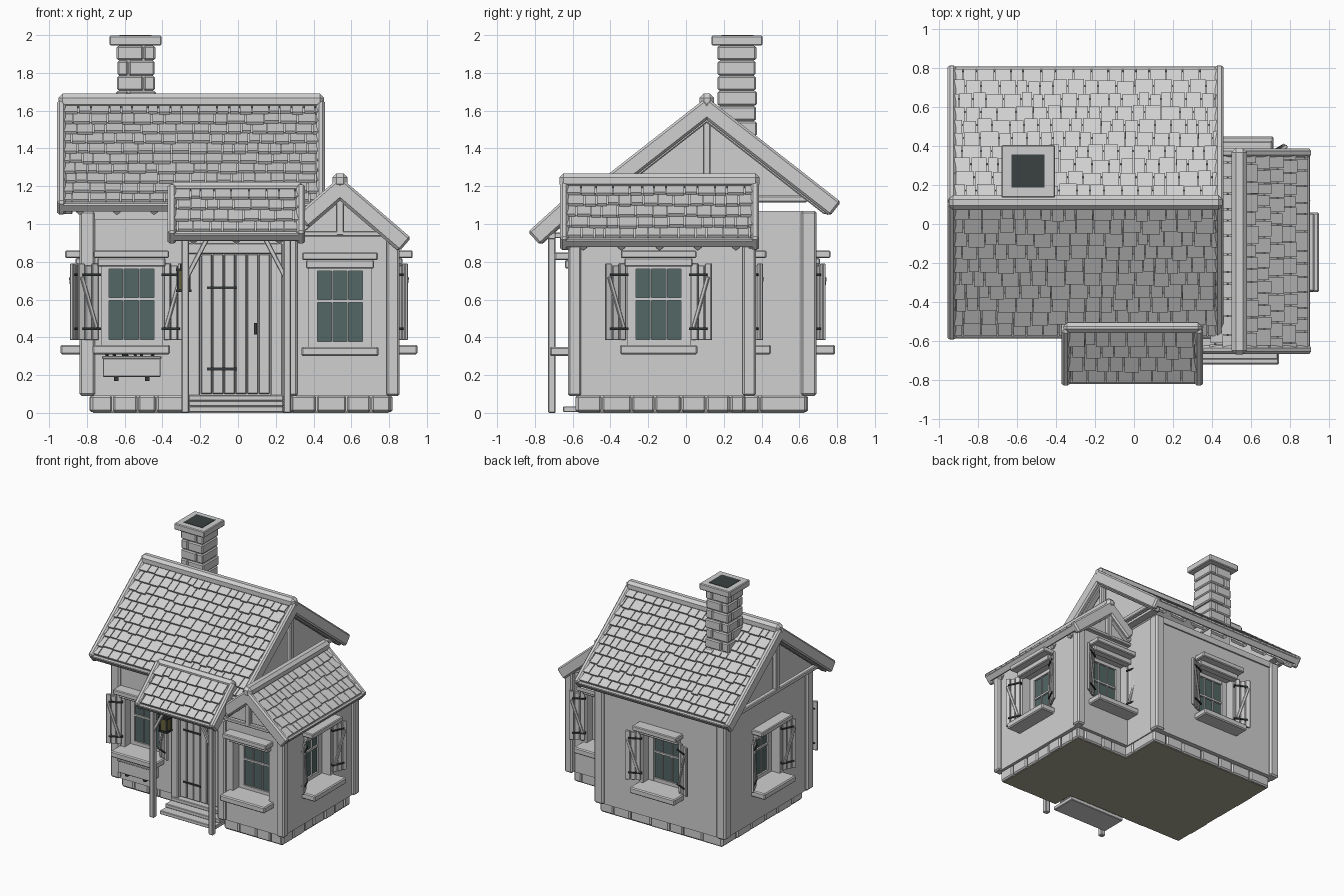
import bpy, bmesh, math, random
from mathutils import Matrix, Vector

random.seed(4)
default_cube = bpy.data.objects.get("Cube")
if default_cube:
    bpy.data.objects.remove(default_cube, do_unlink=True)


def material(name, red, green, blue):
    mat = bpy.data.materials.new(name)
    mat.use_nodes = True
    colour = (red, green, blue, 1)
    mat.diffuse_color = colour
    mat.node_tree.nodes["Principled BSDF"].inputs["Base Color"].default_value = colour
    return mat


PALE = material("pale_grey", .63, .63, .63)
GLASS = material("teal_glass", .085, .135, .128)
IRON = material("black_iron", .035, .04, .04)
SOOT = material("dark_soot", .042, .054, .052)
EARTH = material("olive_earth", .4, .385, .28)
LAMP = material("amber_glass", .14, .125, .05)
LEAF = material("dark_leaf", .07, .13, .1)
IDENTITY = Matrix.Identity(4)


def finish(name, mat, bm, bevel=0):
    bmesh.ops.recalc_face_normals(bm, faces=bm.faces)
    mesh = bpy.data.meshes.new(name)
    bm.to_mesh(mesh)
    bm.free()
    mesh.materials.append(mat)
    obj = bpy.data.objects.new(name, mesh)
    bpy.context.collection.objects.link(obj)
    if bevel:
        modifier = obj.modifiers.new("soft_edges", "BEVEL")
        modifier.width = bevel
        modifier.segments = 1


def box(x0, x1, y0, y1, z0, z1):
    centre = Vector((x0 + x1, y0 + y1, z0 + z1)) / 2
    return Matrix.Translation(centre) @ Matrix.Diagonal((x1 - x0, y1 - y0, z1 - z0, 1))


def beam(start, end, width, height):
    start, end = Vector(start), Vector(end)
    run = end - start
    turn = run.to_track_quat("X", "Z").to_matrix().to_4x4()
    return Matrix.Translation((start + end) / 2) @ turn @ Matrix.Diagonal((run.length, width, height, 1))


def part(name, mat, boxes, bevel=0, frame=IDENTITY):
    bm = bmesh.new()
    for item in boxes:
        bmesh.ops.create_cube(bm, size=1, matrix=frame @ item)
    finish(name, mat, bm, bevel)


def prism(name, mat, points, push):
    bm = bmesh.new()
    face = bm.faces.new([bm.verts.new(p) for p in points])
    grown = bmesh.ops.extrude_face_region(bm, geom=[face])["geom"]
    bmesh.ops.translate(bm, vec=push, verts=[g for g in grown if isinstance(g, bmesh.types.BMVert)])
    finish(name, mat, bm)


def roof(name, origin, along, down, rows, columns):
    """One slope: slab, overlapping shingles, edge beams, eave board and rafter tails."""
    along, down = Vector(along), Vector(down)
    length, depth = along.length, down.length
    u, d = along.normalized(), down.normalized()
    n = u.cross(d)
    n = -n if n.z < 0 else n
    frame = Matrix.Translation(origin) @ Matrix((u, d, n)).transposed().to_4x4()
    part(name + "_slab", PALE, [box(0, length, 0, depth, -.03, 0)], 0, frame)
    shingles = []
    pitch, width = depth / rows, length / columns
    for row in range(rows):
        x = -width / 2 if row % 2 else 0
        while x < length - .01:
            step = width * random.uniform(.7, 1.3)
            left, right = max(x, 0), min(x + step, length)
            if right - left > .012:
                tilt = Matrix.Translation((0, row * pitch, .005)) @ Matrix.Rotation(.18, 4, "X")
                end = min(pitch * 1.12 + random.uniform(-.008, .008), depth - row * pitch)
                shingles.append(tilt @ box(left + .003, right - .003, -.01, end, -.008, .009))
            x += step
    part(name + "_shingles", PALE, shingles, 0, frame)
    part(name + "_edge_beams", PALE, [box(x - .022, x + .022, -.01, depth + .025, -.06, .034)
                                      for x in (0, length)], .012, frame)
    part(name + "_eave_board", PALE, [box(0, length, depth, depth + .025, -.035, .018)], .006, frame)
    tails = round(length / .2)
    diamond = Matrix.Rotation(math.radians(45), 4, "Y")
    part(name + "_rafter_tails", PALE,
         [Matrix.Translation((length * (i + .5) / tails, 0, -.045)) @ diamond
          @ box(-.014, .014, max(depth - .17, 0), depth + .012, -.014, .014) for i in range(tails)], 0, frame)


def window_wall(name, x, y, turn, left, right, top, shutters=(25, 25), shift=0):
    """Wall panels around a deep window, with its trim; outward is local -y."""
    frame = Matrix.Translation((x, y, 0)) @ Matrix.Rotation(math.radians(turn), 4, "Z")
    half, low, high = .165, .36 + shift, .79 + shift
    part(name + "_wall", PALE, [box(left, -half, 0, .1, .09, top), box(half, right, 0, .1, .09, top),
                                box(-half, half, 0, .1, .09, low), box(-half, half, 0, .1, high, top)], 0, frame)
    part(name + "_glass", GLASS, [box(-half, half, .09, .1, low, high)], 0, frame)
    side = [box(s * .142 - .023, s * .142 + .023, .075, .1, low, high) for s in (-1, 1)]
    rails = [box(-half, half, .076, .1, z - .014, z + .014) for z in (low + .014, high - .014)]
    bars = [box(s * .042 - .004, s * .042 + .004, .08, .095, low, high) for s in (-1, 1)]
    cross = [box(-half, half, .077, .095, low + .235, low + .25)]
    part(name + "_frame", PALE, side + rails + bars + cross, 0, frame)
    part(name + "_sill", PALE, [box(-.205, .205, -.12, .02, low - .05, low)], .008, frame)
    part(name + "_lintel", PALE, [box(-.18, .18, -.04, .02, high - .015, high + .03),
                                  box(-.2, .2, -.095, .02, high + .03, high + .07)], .006, frame)
    for sign, angle in zip((-1, 1), shutters):
        hinge = frame @ Matrix.Diagonal((sign, 1, 1, 1)) @ Matrix.Translation((.18, -.005, 0))
        hinge = hinge @ Matrix.Rotation(-math.radians(angle), 4, "Z")
        planks = [box(i * .04, i * .04 + .036, -.018, 0, .385, .79 - .01 * (i == 1)) for i in range(3)]
        brace = [beam((.015, -.022, .45), (.1, -.022, .72), .012, .02)]
        part(name + "_shutter", PALE, planks + brace, .003, hinge)
        part(name + "_shutter_straps", IRON, [box(-.01, .095, -.026, .004, z, z + .012) for z in (.44, .725)], 0, hinge)


def stones(name, x0, x1, y0, y1):
    """Foundation ring of uneven blocks."""
    blocks = []
    for start, end, fixed, along_x in ((x0, x1, y0, True), (x0, x1, y1, True), (y0, y1, x0, False), (y0, y1, x1, False)):
        place, end = start - .03, end + .03
        while place < end - .01:
            stop = place + random.uniform(.09, .2)
            stop = end if end - stop < .06 else stop
            out = .03 + random.uniform(0, .008)
            span = (place + .002, stop - .002)
            cut = (fixed - out, fixed + out)
            blocks.append(box(*(span + cut if along_x else cut + span), .004, .092))
            place = stop
    part(name + "_stones", PALE, blocks, .01)
    part(name + "_floor", EARTH, [box(x0 - .018, x1 + .018, y0 - .018, y1 + .018, 0, .008)])


# Foundation
stones("main_foundation", -.75, .31, -.38, .61)
stones("wing_foundation", .31, .78, -.55, .28)

# Walls and windows
part("main_core", PALE, [box(-.72, .28, -.35, .57, .007, 1.07), box(.24, .34, -.45, .67, .09, 1.07)])
part("wing_core", PALE, [box(.28, .73, -.5, .23, .007, .92), box(.28, .34, -.6, .3, .09, .92)])
window_wall("main_front", -.565, -.45, 0, -.255, .905, 1.07)
window_wall("main_back", -.24, .67, 180, -.58, .58, 1.07)
window_wall("main_side", -.82, .11, -90, -.56, .56, 1.07)
window_wall("wing_front", .54, -.6, 0, -.26, .29, .92, (), -.01)
window_wall("wing_side", .83, -.145, 90, -.455, .475, .92)
window_wall("wing_back", .51, .33, 180, -.32, .17, .92, (30, 75))

# Corner posts and wall plates
part("main_corner_posts", PALE, [box(x - .042, x + .042, y - .042, y + .042, .09, 1.07)
                                 for x, y in ((-.798, -.428), (-.798, .65), (.318, .65))], .012)
part("wing_corner_posts", PALE, [box(x - .035, x + .035, y - .035, y + .035, .09, .92)
                                 for x, y in ((.82, -.59), (.82, .335), (.28, -.59))], .01)
part("main_wall_plates", PALE, [box(-.82, .34, y - .012, y + .012, 1.02, 1.07) for y in (-.45, .67)])

# Main gables with king posts and ties
for side, wall_x, truss_x in (("left", .3, .4), ("right", -.86, -.9)):
    prism("gable_" + side, PALE, [(wall_x, -.46, 1.12), (wall_x, .68, 1.12), (wall_x, .11, 1.58)], (.06, 0, 0))
    rafters = [beam((truss_x, .11, 1.567), (truss_x, .11 + s * .64, 1.068), .05, .05) for s in (-1, 1)]
    post = [box(truss_x - .02, truss_x + .02, .09, .13, 1.12, 1.57),
            box(truss_x - .02, truss_x + .02, -.42, .64, 1.115, 1.15)]
    part("gable_truss_" + side, PALE, rafters + post, .006)

# Wing gables
for side, wall_y, truss_y in (("front", -.6, -.63), ("back", .28, .35)):
    prism("wing_gable_" + side, PALE, [(.28, wall_y, .92), (.83, wall_y, .92), (.54, wall_y, 1.17)], (0, .05, 0))
    part("wing_truss_" + side, PALE, [beam((.54, truss_y, 1.15), (.86, truss_y, .876), .04, .045),
                                      beam((.54, truss_y, 1.15), (.34, truss_y, .979), .04, .045),
                                      box(.52, .56, truss_y - .02, truss_y + .02, .94, 1.16),
                                      box(.32, .8, truss_y - .018, truss_y + .018, .935, .962)], .005)

# Roofs
for side, s in (("front", -1), ("back", 1)):
    roof("main_roof_" + side, (-.935, .11, 1.628), (1.373, 0, 0), (0, s * .67, -.523), 10, 18)
roof("wing_roof_outer", (.54, -.645, 1.205), (0, 1.01, 0), (.335, 0, -.288), 5, 13)
roof("wing_roof_inner", (.54, -.645, 1.205), (0, 1.01, 0), (-.19, 0, -.163), 3, 13)
roof("porch_roof", (-.35, -.535, 1.185), (.683, 0, 0), (0, -.26, -.235), 4, 9)
part("ridge_caps", PALE, [box(-.95, .455, .072, .148, 1.61, 1.69),
                          box(.5, .58, -.67, .39, 1.19, 1.268),
                          box(-.365, .35, -.56, -.505, 1.165, 1.222)], .022)

# Chimney of staggered bricks
bricks = []
for row in range(7):
    z = 1.385 + row * .08
    split = -.58 if row % 2 else -.5
    middle = .23 if row % 2 else .31
    swell = random.uniform(0, .008)
    for x0, x1, y0, y1 in ((-.64 - swell, split, .165, middle), (-.64 - swell, split, middle, .37),
                           (split, -.44 + swell, .165, .37 + swell)):
        bricks.append(box(x0 + .002, x1 - .002, y0 + .002, y1 - .002, z + .002, z + .078))
part("chimney_bricks", PALE, bricks, .008)
part("chimney_core", PALE, [box(-.63, -.45, .18, .36, 1.3, 1.95)])
part("chimney_cap", PALE, [box(-.68, -.405, .135, .405, 1.945, 1.997)], .006)
part("chimney_flue", SOOT, [box(-.628, -.458, .187, .357, 1.992, 2)])

# Door with frame, straps and handle
part("door_planks", PALE, [box(-.195 + i * .061, -.138 + i * .061, -.475, -.45, .1, .84) for i in range(6)], .004)
part("door_frame", PALE, [box(-.265, -.2, -.5, -.44, .09, .9), box(.172, .235, -.5, -.44, .09, .9),
                          box(-.265, .235, -.505, -.44, .84, .9)], .006)
part("door_straps", IRON, [box(-.165, -.005, -.482, -.47, z, z + .014) for z in (.225, .655)])
part("door_handle", IRON, [box(.085, .1, -.495, -.47, .415, .475)])

# Porch steps, posts and braces
part("porch_steps", PALE, [box(-.26, .24, y, -.44, z, z + .03)
                           for y, z in ((-.65, .004), (-.58, .034), (-.51, .064))], .004)
part("porch_posts", PALE, [box(x - .02, x + .02, -.73, -.69, 0, .95) for x in (-.28, .26)], .005)
part("porch_braces", PALE, [beam((-.28, -.71, .7), (-.16, -.71, .93), .025, .025),
                            beam((.26, -.71, .7), (.14, -.71, .93), .025, .025),
                            box(-.33, .31, -.73, -.69, .92, .955)]
     + [beam((x, -.71, .94), (x, -.45, .94), .03, .03) for x in (-.28, .26)], .004)

# Lantern under the porch
lantern = Matrix.Translation((-.287, -.535, 0))
part("lantern_glass", LAMP, [box(-.03, .03, -.03, .03, .65, .75)], 0, lantern)
part("lantern_iron", IRON, [box(-.04, .04, -.04, .04, z, z + .014) for z in (.64, .75)]
     + [box(x - .005, x + .005, y - .005, y + .005, .64, .76) for x in (-.03, .03) for y in (-.03, .03)]
     + [box(-.02, .02, -.02, .02, .76, .79), box(-.003, .003, -.003, .003, .78, .93)], 0, lantern)

# Planter under the front window
part("planter", PALE, [box(-.715, -.41, -.55, -.53, .19, .3), box(-.715, -.41, -.53, -.45, .19, .285),
                       box(-.72, -.405, -.555, -.53, .285, .3)], .004)
part("planter_brackets", IRON, [box(x - .012, x + .012, -.54, -.45, .17, .192) for x in (-.645, -.48)])
part("planter_leaves", LEAF, [beam((x, -.5, .28), (x + random.uniform(-.03, .03), -.535, .318), .014, .008)
                              for x in (-.68 + i * .035 for i in range(7))])
